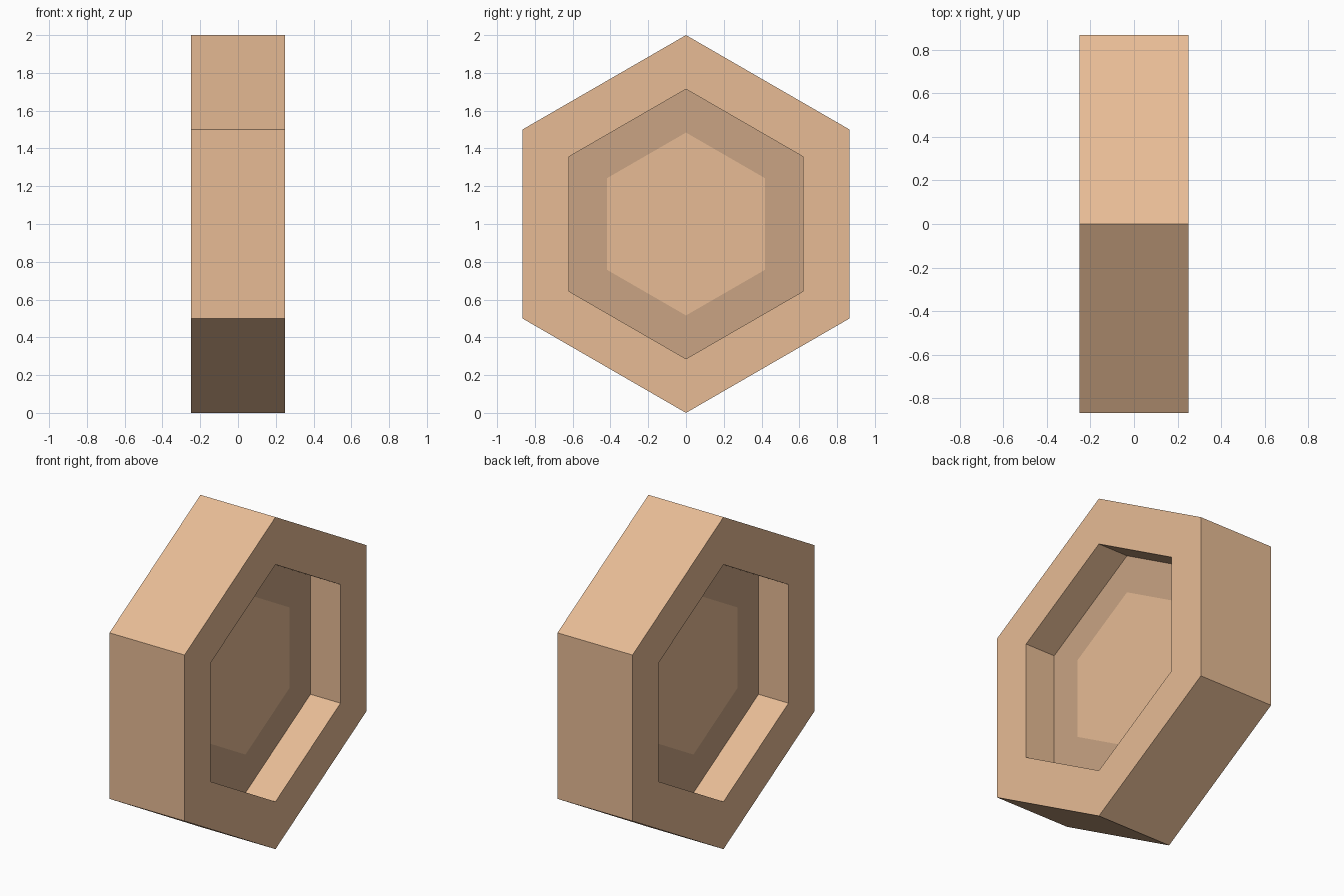
import bpy, bmesh
from math import sin, cos, pi

if "Cube" in bpy.data.objects:
    bpy.data.objects.remove(bpy.data.objects["Cube"])

SIDES = 6
HALF = 0.25      # half thickness along x
FLOOR = 0.05     # half thickness of the web between the two recesses
R_OUT, R_RECESS, R_PANEL = 1.0, 0.714, 0.484


def material(name, rgb):
    m = bpy.data.materials.new(name)
    m.diffuse_color = (*rgb, 1)
    m.use_nodes = True
    m.node_tree.nodes["Principled BSDF"].inputs["Base Color"].default_value = m.diffuse_color
    return m


bm = bmesh.new()


def hex_loop(x, r):
    # point-up hexagon in the yz plane
    return [bm.verts.new((x, r * sin(2 * pi * i / SIDES), 1 + r * cos(2 * pi * i / SIDES)))
            for i in range(SIDES)]


# Cross-section from the right panel, over the rim, to the left panel
half_profile = [(FLOOR, R_PANEL), (FLOOR, R_RECESS), (HALF, R_RECESS), (HALF, R_OUT)]
profile = half_profile + [(-x, r) for x, r in reversed(half_profile)]
loops = [hex_loop(x, r) for x, r in profile]

# Walls, with the recess floor border in the darker tone
for k, (a, b) in enumerate(zip(loops, loops[1:])):
    for i in range(SIDES):
        j = (i + 1) % SIDES
        f = bm.faces.new((a[i], a[j], b[j], b[i]))
        f.material_index = 1 if k in (0, len(loops) - 2) else 0

# Centre panels
bm.faces.new(loops[0])
bm.faces.new(loops[-1])
bmesh.ops.recalc_face_normals(bm, faces=bm.faces)

mesh = bpy.data.meshes.new("hexagonal_block")
bm.to_mesh(mesh)
bm.free()
mesh.materials.append(material("light_tan", (0.8, 0.5, 0.3)))
mesh.materials.append(material("dark_tan", (0.585, 0.37, 0.228)))
bpy.context.collection.objects.link(bpy.data.objects.new("hexagonal_block", mesh))
